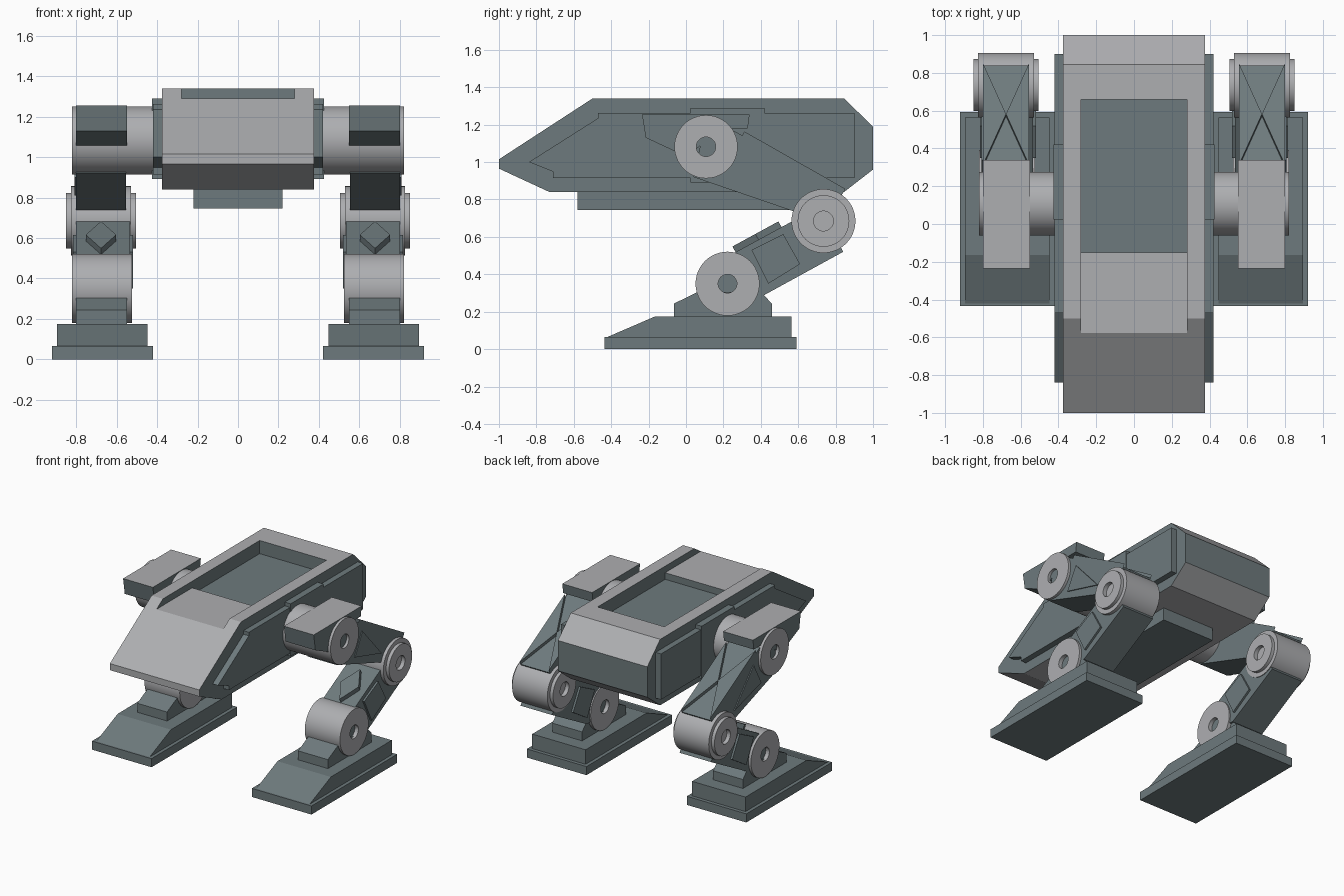
import bpy, bmesh, math
from mathutils import Vector

cube = bpy.data.objects.get("Cube")
if cube:
    bpy.data.objects.remove(cube, do_unlink=True)


def material(name, rgb):
    m = bpy.data.materials.new(name)
    m.use_nodes = True
    m.diffuse_color = (*rgb, 1)
    m.node_tree.nodes["Principled BSDF"].inputs["Base Color"].default_value = (*rgb, 1)
    return m


MATS = [material("slate", (0.155, 0.195, 0.205)),
        material("light_grey", (0.42, 0.425, 0.44))]
SLATE, LIGHT = 0, 1


def finish(name, bm, rule):
    """Turn a bmesh into an object, colouring each face by a rule."""
    bmesh.ops.recalc_face_normals(bm, faces=bm.faces[:])
    bm.normal_update()
    for f in bm.faces:
        f.material_index = rule(f)
    me = bpy.data.meshes.new(name)
    bm.to_mesh(me)
    bm.free()
    for m in MATS:
        me.materials.append(m)
    ob = bpy.data.objects.new(name, me)
    bpy.context.collection.objects.link(ob)
    return ob


def slate(f):
    return SLATE


def prism(name, pts, vec, rule=slate):
    """Extrude a flat 3D outline along a vector."""
    bm = bmesh.new()
    face = bm.faces.new([bm.verts.new(p) for p in pts])
    new = bmesh.ops.extrude_face_region(bm, geom=[face])["geom"]
    bmesh.ops.translate(bm, vec=vec, verts=[v for v in new if isinstance(v, bmesh.types.BMVert)])
    return finish(name, bm, rule)


def side_prism(name, profile, x0, x1, rule=slate):
    """Extrude a (y, z) side profile from x0 to x1."""
    return prism(name, [(x0, y, z) for y, z in profile], (x1 - x0, 0, 0), rule)


def box(name, x0, x1, y0, y1, z0, z1):
    return side_prism(name, [(y0, z0), (y1, z0), (y1, z1), (y0, z1)], x0, x1)


def joint(name, y, z, profile, hub, hub_colour):
    """Revolve an (x, radius) profile about a sideways axis."""
    bm = bmesh.new()
    vs = [bm.verts.new((x, y, z + r)) for x, r in profile]
    es = [bm.edges.new(pair) for pair in zip(vs, vs[1:])]
    bmesh.ops.spin(bm, geom=vs + es, cent=(0, y, z), axis=(1, 0, 0),
                   angle=math.tau, steps=48, use_duplicate=False)
    bmesh.ops.remove_doubles(bm, verts=bm.verts[:], dist=0.0001)

    def rule(f):
        c = f.calc_center_median()
        return hub_colour if math.hypot(c.y - y, c.z - z) < hub * 0.9 else LIGHT
    ob = finish(name, bm, rule)
    bpy.ops.object.select_all(action='DESELECT')
    ob.select_set(True)
    bpy.context.view_layer.objects.active = ob
    bpy.ops.object.shade_smooth_by_angle(angle=math.radians(35))
    return ob


def drum(x0, x1, r, hub, d, s, rim=()):
    """Profile of a drum with a sunken hub at each end."""
    body = list(rim) or [(x0, r), (x1, r)]
    pts = [(x0 + d, 0), (x0 + d, hub), (x0, hub), *body, (x1, hub), (x1 - d, hub), (x1 - d, 0)]
    return [(s * x, q) for x, q in pts]


# Hull with slate flanks and tail, light upper and lower plating
hull_profile = [(-1, 0.965), (-1, 1.015), (-0.5, 1.34), (0.845, 1.34),
                (1, 1.19), (1, 0.96), (0.845, 0.84), (-0.73, 0.84)]
hull = side_prism("hull", hull_profile, -0.375, 0.375,
                  lambda f: SLATE if abs(f.normal.x) > 0.5 or f.normal.y > 0.9 else LIGHT)

# Stepped deck recess cut into the hull
recess = [(-0.65, 1.5), (-0.65, 1.29), (-0.15, 1.29), (-0.15, 1.24), (0.66, 1.24), (0.66, 1.5)]
cutter = side_prism("recess_cutter", recess, -0.28, 0.28,
                    lambda f: LIGHT if abs(f.normal.z) > 0.9 and f.calc_center_median().y < -0.2 else SLATE)
cutter.hide_render = True
mod = hull.modifiers.new("recess", 'BOOLEAN')
mod.operation = 'DIFFERENCE'
mod.object = cutter
bpy.context.view_layer.objects.active = hull
hull.select_set(True)
bpy.ops.object.modifier_apply(modifier=mod.name)
bpy.data.objects.remove(cutter, do_unlink=True)

# Belly slab
box("belly_slab", -0.22, 0.22, -0.58, 0.58, 0.745, 0.845)

flank = [(-0.84, 1.0), (-0.47, 1.235), (-0.47, 1.262), (0.9, 1.262),
         (0.9, 0.915), (-0.71, 0.915), (-0.71, 0.948)]
cover = [(-0.235, 1.254), (0.34, 1.254), (0.33, 1.18), (0.2, 1.18), (0.0, 1.03), (-0.215, 1.13)]
thigh = [(0.1, 1.2), (0.26, 1.165), (0.84, 0.835), (0.74, 0.7), (0.58, 0.735), (0.04, 0.92)]
shin = [(0.25, 0.51), (0.58, 0.69), (0.8, 0.6), (0.84, 0.52), (0.42, 0.29), (0.3, 0.3)]
foot = [(-0.42, 0.065), (-0.165, 0.175), (0.565, 0.175), (0.565, 0.065)]
ankle_mount = [(-0.065, 0.175), (-0.065, 0.243), (0.06, 0.305), (0.4, 0.305), (0.46, 0.243), (0.46, 0.175)]
thigh_panel = [(0.34, 1.065), (0.25, 0.9), (0.57, 0.81)]
shin_panel = [(0.35, 0.53), (0.52, 0.615), (0.61, 0.455), (0.44, 0.35)]
IN, OUT = 0.555, 0.8
MID = (IN + OUT) / 2

for side, s in (("left", 1), ("right", -1)):
    # Flank plating and hip mount
    side_prism(side + "_flank_panel", flank, s * 0.37, s * 0.42)
    box(side + "_hip_mount", s * 0.37, s * 0.425, 0.025, 0.42, 0.892, 1.29)

    # Joints
    joint(side + "_hip_joint", 0.107, 1.082, drum(0.42, 0.82, 0.169, 0.052, 0.03, s), 0.052, SLATE)
    rim = [(0.505, 0.138), (0.53, 0.138), (0.53, 0.171), (0.825, 0.171), (0.825, 0.138), (0.85, 0.138)]
    joint(side + "_knee_joint", 0.735, 0.685, drum(0.505, 0.85, 0, 0.053, 0.03, s, rim), 0.053, LIGHT)
    joint(side + "_ankle_joint", 0.222, 0.35, drum(0.525, 0.82, 0.171, 0.05, 0.03, s), 0.05, SLATE)

    # Hip armour with a light top
    side_prism(side + "_hip_cover", cover, s * (IN - 0.005), s * OUT,
               lambda f: LIGHT if f.normal.z > 0.9 else SLATE)

    # Thigh with a pair of raised triangles meeting on its upper face
    side_prism(side + "_thigh", thigh, s * IN, s * OUT)
    top, end = Vector((0, 0.3, 1.142)), Vector((0, 0.84, 0.835))
    up = Vector((0, 0.495, 0.87)) * 0.025
    for tag, x in (("inner", IN), ("outer", OUT)):
        edge, centre = Vector((s * x, 0, 0)), Vector((s * MID, 0, 0))
        prism(f"{side}_{tag}_thigh_plate", [edge + top, edge + end, centre + top.lerp(end, 0.5)], up)

    # Shin with a raised diamond on its front
    side_prism(side + "_shin", shin, s * (IN - 0.02), s * OUT)
    centre = Vector((s * MID, 0.388, 0.585))
    along, across = Vector((0, 0.878, 0.479)) * 0.14, Vector((0.075, 0, 0))
    prism(side + "_shin_diamond", [centre + along, centre + across, centre - along, centre - across],
          Vector((0, -0.479, 0.878)) * 0.035)

    # Side panels on both limb segments
    for tag, x0, x1 in (("inner", IN, IN - 0.035), ("outer", OUT, OUT + 0.015)):
        side_prism(f"{side}_{tag}_shin_panel", shin_panel, s * x0, s * x1)
    side_prism(side + "_thigh_panel", thigh_panel, s * OUT, s * (OUT + 0.008))

    # Foot
    box(side + "_sole", s * 0.421, s * 0.921, -0.435, 0.592, 0, 0.065)
    side_prism(side + "_foot", foot, s * 0.447, s * 0.895)
    side_prism(side + "_ankle_mount", ankle_mount, s * (IN - 0.005), s * OUT)
